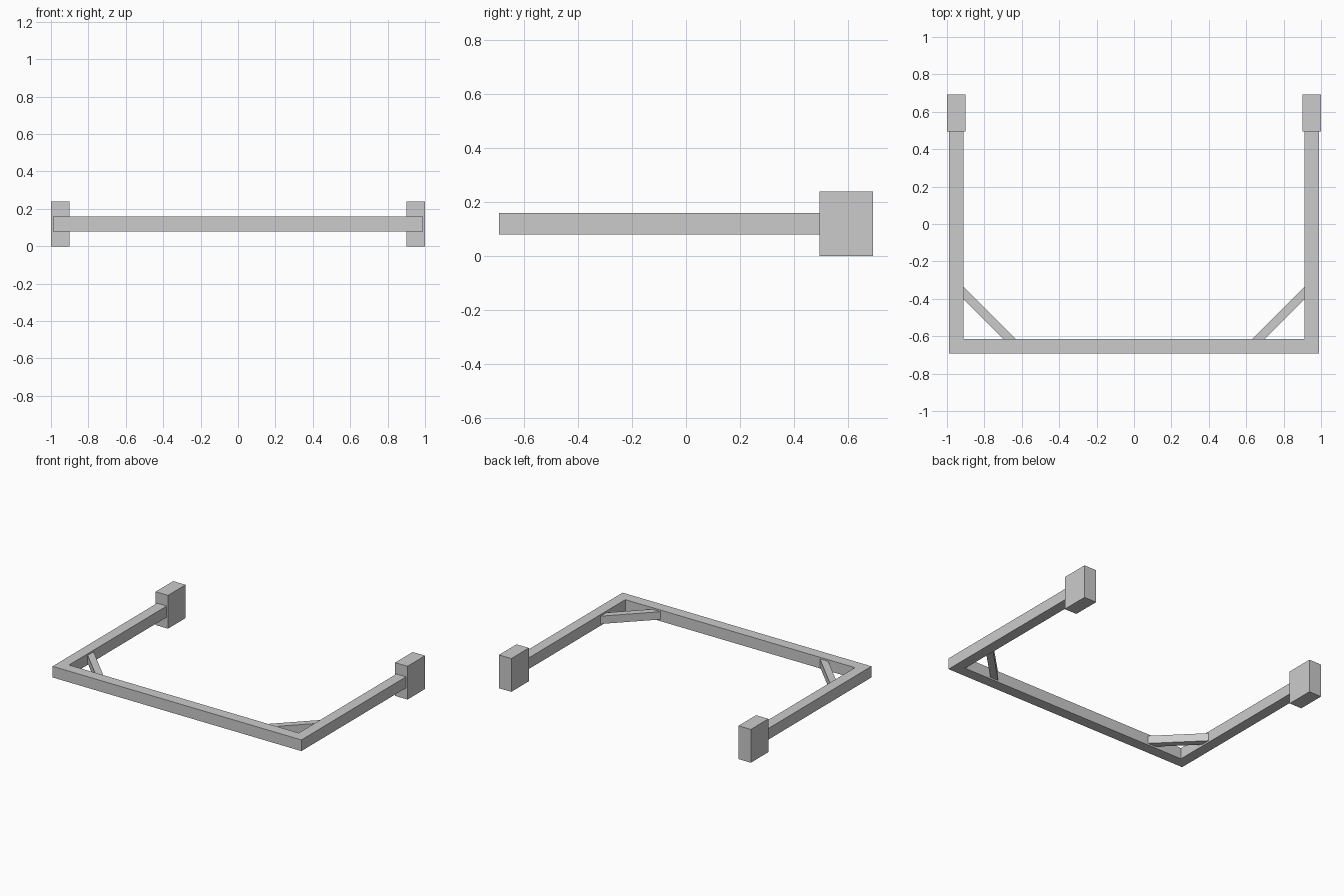
import bpy, bmesh

if "Cube" in bpy.data.objects:
    bpy.data.objects.remove(bpy.data.objects["Cube"])


def prism(name, outline, z0, z1):
    """Extrude a flat xy outline from z0 up to z1."""
    bm = bmesh.new()
    face = bm.faces.new([bm.verts.new((x, y, z0)) for x, y in outline])
    out = bmesh.ops.extrude_face_region(bm, geom=[face])
    verts = [v for v in out["geom"] if isinstance(v, bmesh.types.BMVert)]
    bmesh.ops.translate(bm, verts=verts, vec=(0, 0, z1 - z0))
    bmesh.ops.recalc_face_normals(bm, faces=bm.faces)
    mesh = bpy.data.meshes.new(name)
    bm.to_mesh(mesh)
    bm.free()
    obj = bpy.data.objects.new(name, mesh)
    bpy.context.collection.objects.link(obj)
    return obj


XO, XI = 0.988, 0.912            # outer and inner sides of the arms
YF, YI = -0.692, -0.614          # front and back of the cross bar
YB, YE = 0.494, 0.693            # front and back of the end blocks

# U-shaped frame: cross bar and two side arms
prism("frame", [(-XO, YF), (XO, YF), (XO, YB), (XI, YB),
                (XI, YI), (-XI, YI), (-XI, YB), (-XO, YB)], 0.08, 0.16)

for side, s in (("left", -1), ("right", 1)):
    # End block closing each arm
    prism(side + "_end_block", [(s * 0.902, YB), (s * 1.0, YB),
                                (s * 1.0, YE), (s * 0.902, YE)], 0.0, 0.239)
    # Diagonal corner brace
    prism(side + "_corner_brace", [(s * 0.633, YI), (s * 0.70, YI),
                                   (s * XI, -0.402), (s * XI, -0.335)], 0.092, 0.148)
